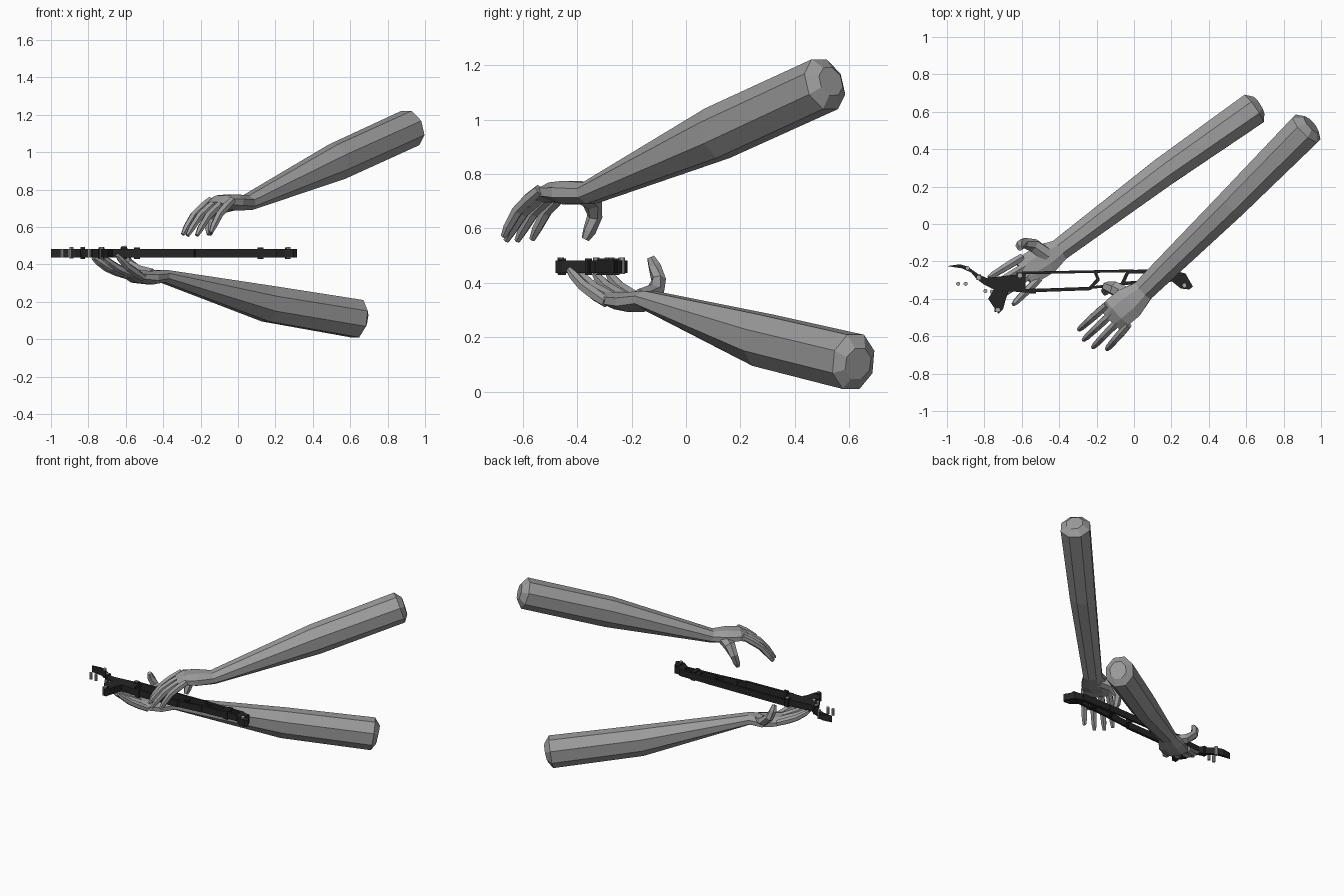
import bpy, bmesh, math
from mathutils import Vector


def material(name, value):
    m = bpy.data.materials.new(name)
    m.diffuse_color = (value, value, value, 1)
    return m


SKIN = material("grey skin", 0.33)
DARK = material("black frame", 0.018)
METAL = material("light metal", 0.4)


def finish(bm, name, mat):
    bmesh.ops.recalc_face_normals(bm, faces=bm.faces)
    me = bpy.data.meshes.new(name)
    bm.to_mesh(me)
    bm.free()
    me.materials.append(mat)
    ob = bpy.data.objects.new(name, me)
    bpy.context.collection.objects.link(ob)
    return ob


def loft(name, sections, ref, sides):
    """Skin a tube through (centre, half width along ref, half height) sections."""
    bm = bmesh.new()
    pts = [Vector(s[0]) for s in sections]
    rings = []
    for i, (_, w, h) in enumerate(sections):
        t = (pts[min(i + 1, len(pts) - 1)] - pts[max(i - 1, 0)]).normalized()
        a = (ref - t * t.dot(ref)).normalized()
        b = t.cross(a)
        ring = []
        for k in range(sides):
            ang = 2 * math.pi * (k + 0.5) / sides
            ring.append(bm.verts.new(pts[i] + a * w * 1.04 * math.cos(ang) + b * h * 1.04 * math.sin(ang)))
        rings.append(ring)
    for r, q in zip(rings, rings[1:]):
        for k in range(sides):
            n = (k + 1) % sides
            bm.faces.new((r[k], r[n], q[n], q[k]))
    bm.faces.new(rings[0])
    bm.faces.new(rings[-1])
    return finish(bm, name, SKIN)


def fingers(prefix, knuckles, tips, bend, ref):
    """Four tapering fingers from the knuckle line to the tips, bowed in z."""
    for i, (tip, name) in enumerate(zip(tips, ("index", "middle", "ring", "little"))):
        k = Vector(knuckles[0]).lerp(Vector(knuckles[1]), i / 3)
        secs = []
        for t, r in ((-0.15, 0.02), (0.2, 0.023), (0.55, 0.021), (0.85, 0.018), (1, 0.011)):
            p = k.lerp(Vector(tip), t)
            p.z += bend * math.sin(math.pi * max(t, 0))
            secs.append((p, r, r))
        loft(f"{prefix}_{name}_finger", secs, ref, 6)


# Upper arm reaching down, palm facing down
side_a = Vector((0.7, -0.71, 0))
loft("upper_arm", [
    ((0.947, 0.532, 1.14), 0.055, 0.055), ((0.922, 0.51, 1.13), 0.098, 0.1),
    ((0.53, 0.115, 0.95), 0.085, 0.1), ((0.05, -0.355, 0.73), 0.063, 0.042),
    ((-0.03, -0.425, 0.732), 0.093, 0.045), ((-0.09, -0.475, 0.735), 0.092, 0.036),
    ((-0.125, -0.51, 0.715), 0.08, 0.022)], side_a, 8)
fingers("upper", ((-0.165, -0.45, 0.72), (-0.045, -0.555, 0.72)),
        [(-0.295, -0.565, 0.56), (-0.27, -0.62, 0.555), (-0.22, -0.66, 0.555), (-0.145, -0.67, 0.57)],
        0.03, side_a)
loft("upper_thumb", [
    ((-0.02, -0.385, 0.725), 0.04, 0.035), ((-0.105, -0.345, 0.70), 0.038, 0.034),
    ((-0.145, -0.335, 0.645), 0.028, 0.026), ((-0.152, -0.355, 0.59), 0.024, 0.024),
    ((-0.153, -0.37, 0.56), 0.015, 0.014)], Vector((-0.7, -0.7, 0)), 6)

# Lower arm, palm facing up under the frame
side_b = Vector((0.6, -0.8, 0))
loft("lower_arm", [
    ((0.665, 0.632, 0.103), 0.055, 0.06), ((0.638, 0.615, 0.11), 0.093, 0.105),
    ((0.16, 0.28, 0.19), 0.082, 0.1), ((-0.40, -0.14, 0.338), 0.062, 0.035),
    ((-0.47, -0.185, 0.33), 0.088, 0.038), ((-0.55, -0.235, 0.335), 0.086, 0.033),
    ((-0.59, -0.265, 0.35), 0.074, 0.02)], side_b, 8)
fingers("lower", ((-0.62, -0.19, 0.355), (-0.525, -0.31, 0.345)),
        [(-0.775, -0.285, 0.435), (-0.765, -0.335, 0.435), (-0.715, -0.39, 0.435), (-0.645, -0.43, 0.45)],
        -0.015, side_b)
loft("lower_thumb", [
    ((-0.46, -0.17, 0.345), 0.04, 0.032), ((-0.535, -0.115, 0.365), 0.036, 0.032),
    ((-0.59, -0.1, 0.41), 0.027, 0.026), ((-0.61, -0.115, 0.46), 0.024, 0.024),
    ((-0.61, -0.13, 0.495), 0.015, 0.014)], Vector((-0.8, -0.6, 0)), 6)


# Flat frame held between the hands
def plate(name, outline, z0=0.437, z1=0.483):
    bm = bmesh.new()
    low = [bm.verts.new((x, y, z0)) for x, y in outline]
    high = [bm.verts.new((x, y, z1)) for x, y in outline]
    bm.faces.new(low)
    bm.faces.new(high)
    for i in range(len(low)):
        j = (i + 1) % len(low)
        bm.faces.new((low[i], low[j], high[j], high[i]))
    return finish(bm, name, DARK)


def bar(name, p, q, width, z0=0.437, z1=0.483):
    p, q = Vector(p), Vector(q)
    n = (q - p).normalized().orthogonal() * width / 2
    plate(name, [p + n, q + n, q - n, p - n], z0, z1)


plate("frame_tail", [(-1, -0.225), (-0.93, -0.215), (-0.89, -0.228), (-0.83, -0.27), (-0.79, -0.288),
                     (-0.62, -0.27), (-0.58, -0.26), (-0.58, -0.365), (-0.67, -0.36), (-0.685, -0.40),
                     (-0.70, -0.455), (-0.725, -0.48), (-0.78, -0.40), (-0.75, -0.35), (-0.80, -0.325),
                     (-0.84, -0.295), (-0.87, -0.26), (-0.92, -0.237)])
plate("frame_nose", [(0.2, -0.245), (0.275, -0.265), (0.315, -0.335), (0.295, -0.35),
                     (0.25, -0.345), (0.2, -0.305)])
for i, (p, q, w) in enumerate((
        ((-0.6, -0.262), (0.0, -0.25), 0.014), ((-0.6, -0.358), (-0.235, -0.345), 0.018),
        ((-0.24, -0.348), (-0.19, -0.295), 0.018), ((-0.19, -0.3), (-0.21, -0.25), 0.016),
        ((-0.23, -0.34), (-0.06, -0.322), 0.014), ((-0.065, -0.325), (-0.03, -0.25), 0.018),
        ((-0.03, -0.255), (0.22, -0.253), 0.02), ((-0.06, -0.318), (0.22, -0.298), 0.018),
        ((0.09, -0.25), (0.09, -0.31), 0.02))):
    bar(f"frame_bar_{i}", p, q, w)

# Thicker clamp blocks along the frame
for i, (x, y, sx, sy) in enumerate(((0.12, -0.28, 0.03, 0.07), (0.265, -0.3, 0.03, 0.06),
                                    (-0.83, -0.285, 0.025, 0.03), (-0.61, -0.275, 0.035, 0.03),
                                    (-0.73, -0.455, 0.03, 0.03), (-0.54, -0.358, 0.03, 0.025))):
    bar(f"clamp_{i}", (x - sx / 2, y), (x + sx / 2, y), sy, 0.43, 0.49)


def pin(name, x, y, r, z0, z1, mat):
    bm = bmesh.new()
    bmesh.ops.create_cone(bm, cap_ends=True, segments=10, radius1=r, radius2=r, depth=z1 - z0)
    bmesh.ops.translate(bm, vec=(x, y, (z0 + z1) / 2), verts=bm.verts)
    finish(bm, name, mat)


# Loose pins and bolt heads
for i, (x, y) in enumerate(((-0.94, -0.32), (-0.9, -0.32), (-0.795, -0.358), (-0.76, -0.362))):
    pin(f"pin_{i}", x, y, 0.011, 0.437, 0.483, METAL)
for i, (x, y) in enumerate(((-0.89, -0.236), (-0.83, -0.287), (-0.728, -0.46),
                            (-0.61, -0.275), (0.27, -0.33))):
    pin(f"bolt_{i}", x, y, 0.012, 0.432, 0.494, METAL)
